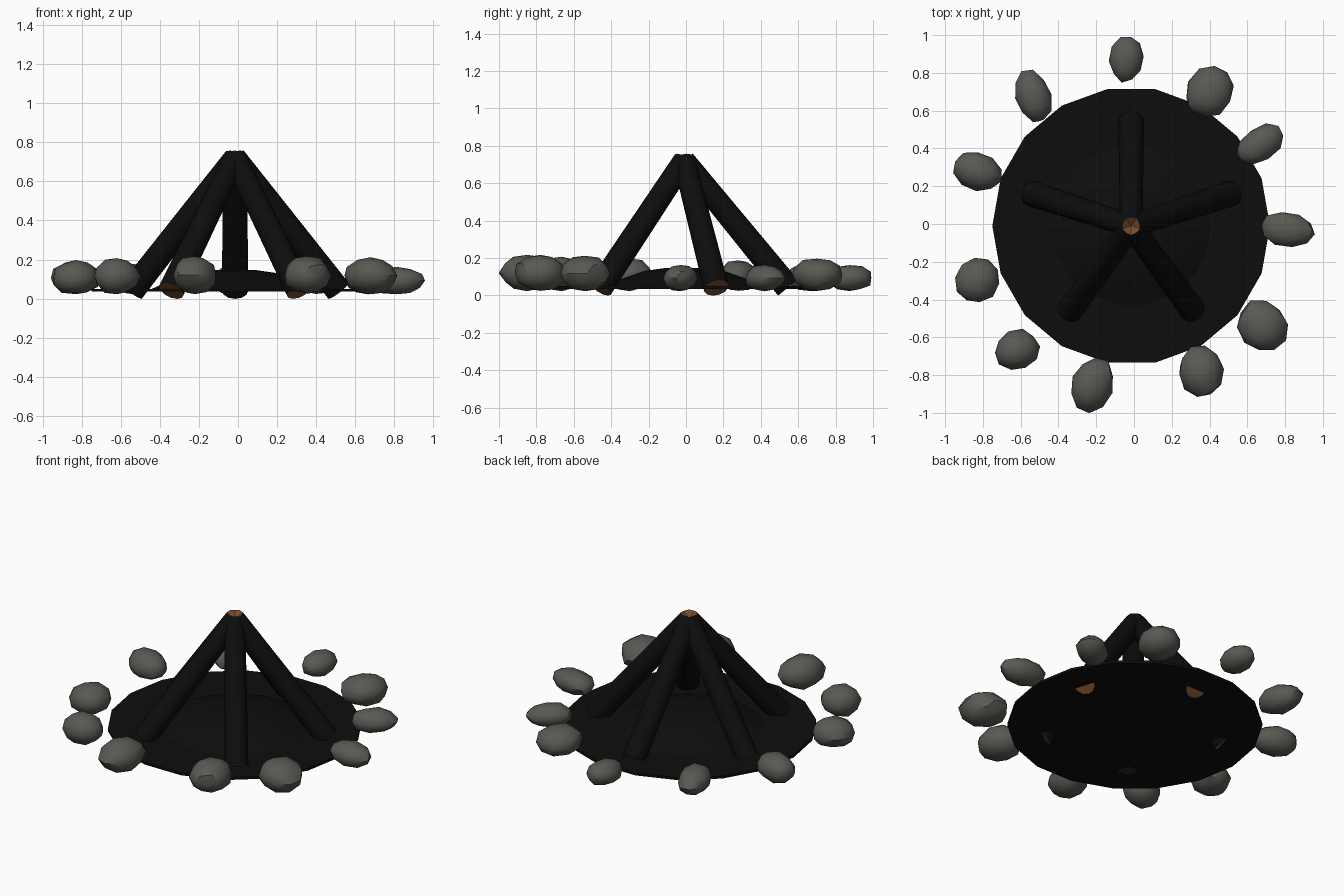
import bpy, bmesh, math, random
from mathutils import Vector, Matrix

random.seed(4)
cube = bpy.data.objects.get("Cube")
if cube:
    bpy.data.objects.remove(cube, do_unlink=True)


def material(name, rgb):
    m = bpy.data.materials.new(name)
    m.use_nodes = True
    m.diffuse_color = (*rgb, 1)
    m.node_tree.nodes["Principled BSDF"].inputs["Base Color"].default_value = (*rgb, 1)
    return m


char = material("charred black", (0.004, 0.004, 0.004))
wood = material("cut wood brown", (0.19, 0.075, 0.026))
rock = material("stone grey", (0.10, 0.10, 0.088))


def finish(name, bm, mats, angle=30):
    bmesh.ops.recalc_face_normals(bm, faces=bm.faces)
    mesh = bpy.data.meshes.new(name)
    bm.to_mesh(mesh)
    bm.free()
    for m in mats:
        mesh.materials.append(m)
    ob = bpy.data.objects.new(name, mesh)
    bpy.context.collection.objects.link(ob)
    bpy.ops.object.select_all(action="DESELECT")
    ob.select_set(True)
    bpy.context.view_layer.objects.active = ob
    bpy.ops.object.shade_smooth_by_angle(angle=math.radians(angle))
    return ob


CENTRE = Vector((-0.015, -0.01, 0))

# Thin scorched ground disc
bm = bmesh.new()
turn = Matrix.Rotation(math.radians(10), 4, "Z")
bmesh.ops.create_cone(bm, cap_ends=True, segments=18, radius1=0.735, radius2=0.735,
                      depth=0.015, matrix=Matrix.Translation(CENTRE + Vector((0, 0, 0.043))) @ turn)
finish("ash_disc", bm, [char])

# Low ash mound: rings of a shallow dome
bm = bmesh.new()
rings = []
for r, z in [(0.43, 0.048), (0.35, 0.085), (0.22, 0.13), (0.1, 0.147)]:
    rings.append([bm.verts.new(CENTRE + Vector((r * math.cos(a), r * math.sin(a), z)))
                  for a in (math.tau * i / 18 for i in range(18))])
for low, high in zip(rings, rings[1:]):
    for i in range(18):
        j = (i + 1) % 18
        bm.faces.new((low[i], low[j], high[j], high[i]))
bm.faces.new(rings[-1])
bm.faces.new(rings[0])
finish("ash_mound", bm, [char])

# Five leaning logs with bare cut ends
for k in range(5):
    a = math.radians(90 + 72 * k)
    out = Vector((math.cos(a), math.sin(a), 0))
    top = CENTRE + Vector((0, 0, 0.72))
    foot = CENTRE + out * 0.555 + Vector((0, 0, 0.042))
    axis = top - foot
    place = Matrix.Translation((top + foot) / 2) @ axis.to_track_quat("Z", "Y").to_matrix().to_4x4()
    bm = bmesh.new()
    bmesh.ops.create_cone(bm, cap_ends=True, segments=12, radius1=0.068, radius2=0.06,
                          depth=axis.length, matrix=place)
    for f in bm.faces:
        f.material_index = 1 if len(f.verts) > 4 else 0
    finish(f"log_{k + 1}", bm, [char, wood], 40)

# Ring of stones: x, y, half length, half width, turn in degrees, top height
stones = [
    (-0.04, 0.875, 0.125, 0.09, 85, 0.165), (0.40, 0.70, 0.145, 0.125, 60, 0.2),
    (0.665, 0.42, 0.14, 0.09, 35, 0.165), (0.81, -0.03, 0.145, 0.09, -8, 0.165),
    (0.68, -0.54, 0.145, 0.13, -50, 0.215), (0.355, -0.78, 0.14, 0.12, 100, 0.22),
    (-0.22, -0.85, 0.148, 0.112, 72, 0.22), (-0.62, -0.665, 0.12, 0.105, 20, 0.21),
    (-0.83, -0.30, 0.125, 0.115, 50, 0.2), (-0.83, 0.28, 0.135, 0.1, -20, 0.19),
    (-0.535, 0.675, 0.145, 0.095, 108, 0.18),
]
for k, (x, y, a, b, deg, top) in enumerate(stones):
    bm = bmesh.new()
    bmesh.ops.create_icosphere(bm, subdivisions=2, radius=1,
                               matrix=Matrix.Rotation(random.uniform(0, 6), 4, "Z"))
    half = (top - 0.02) / 2
    for v in bm.verts:
        v.co *= random.uniform(0.94, 1.05)
        v.co.z = max(-0.97, min(0.97, v.co.z))
    bmesh.ops.transform(bm, verts=bm.verts, matrix=Matrix.Translation((x, y, 0.02 + half))
                        @ Matrix.Rotation(math.radians(deg), 4, "Z")
                        @ Matrix.Diagonal((a, b, half, 1)))
    finish(f"stone_{k + 1}", bm, [rock], 35)
